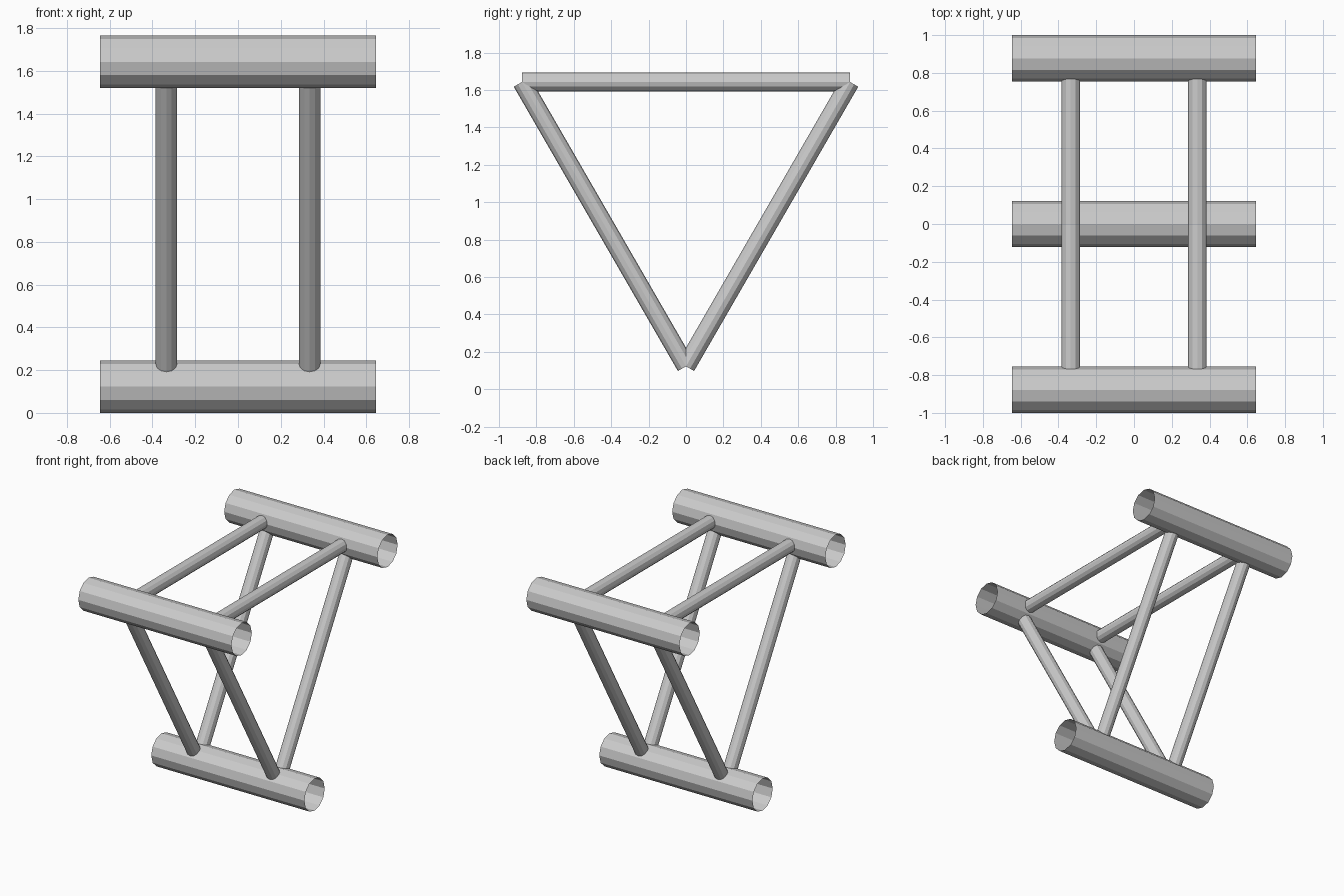
import bpy
import math
from mathutils import Vector

cube = bpy.data.objects.get("Cube")
if cube:
    bpy.data.objects.remove(cube)

RAIL_R, STRUT_R = 0.1225, 0.05
HALF_LENGTH = 0.645
STRUT_X = 0.335
SIDES = 12

grey = bpy.data.materials.new("plain grey")
grey.use_nodes = True
colour = (0.6, 0.6, 0.6, 1)
grey.diffuse_color = colour
grey.node_tree.nodes["Principled BSDF"].inputs["Base Color"].default_value = colour


def tube(name, start, end, radius):
    """Open-ended faceted tube between two points."""
    start, end = Vector(start), Vector(end)
    axis = end - start
    bpy.ops.mesh.primitive_cylinder_add(
        vertices=SIDES, radius=radius, depth=axis.length,
        end_fill_type='NOTHING', location=(start + end) / 2,
        rotation=axis.to_track_quat('Z', 'Y').to_euler())
    obj = bpy.context.object
    obj.name = name
    obj.data.materials.append(grey)


# Corners of the upside-down equilateral triangle (y, z)
half = 1 - RAIL_R
corners = {
    "bottom": (0, RAIL_R),
    "front": (-half, RAIL_R + half * math.sqrt(3)),
    "back": (half, RAIL_R + half * math.sqrt(3)),
}

# Three wide rails along x
for name, (y, z) in corners.items():
    tube(name + "_rail", (-HALF_LENGTH, y, z), (HALF_LENGTH, y, z), RAIL_R)

# Two triangles of thin struts joining the rail centres
for side, x in (("left", STRUT_X), ("right", -STRUT_X)):
    for a, b in (("bottom", "front"), ("bottom", "back"), ("front", "back")):
        tube(f"{side}_{a}_{b}_strut", (x, *corners[a]), (x, *corners[b]), STRUT_R)
